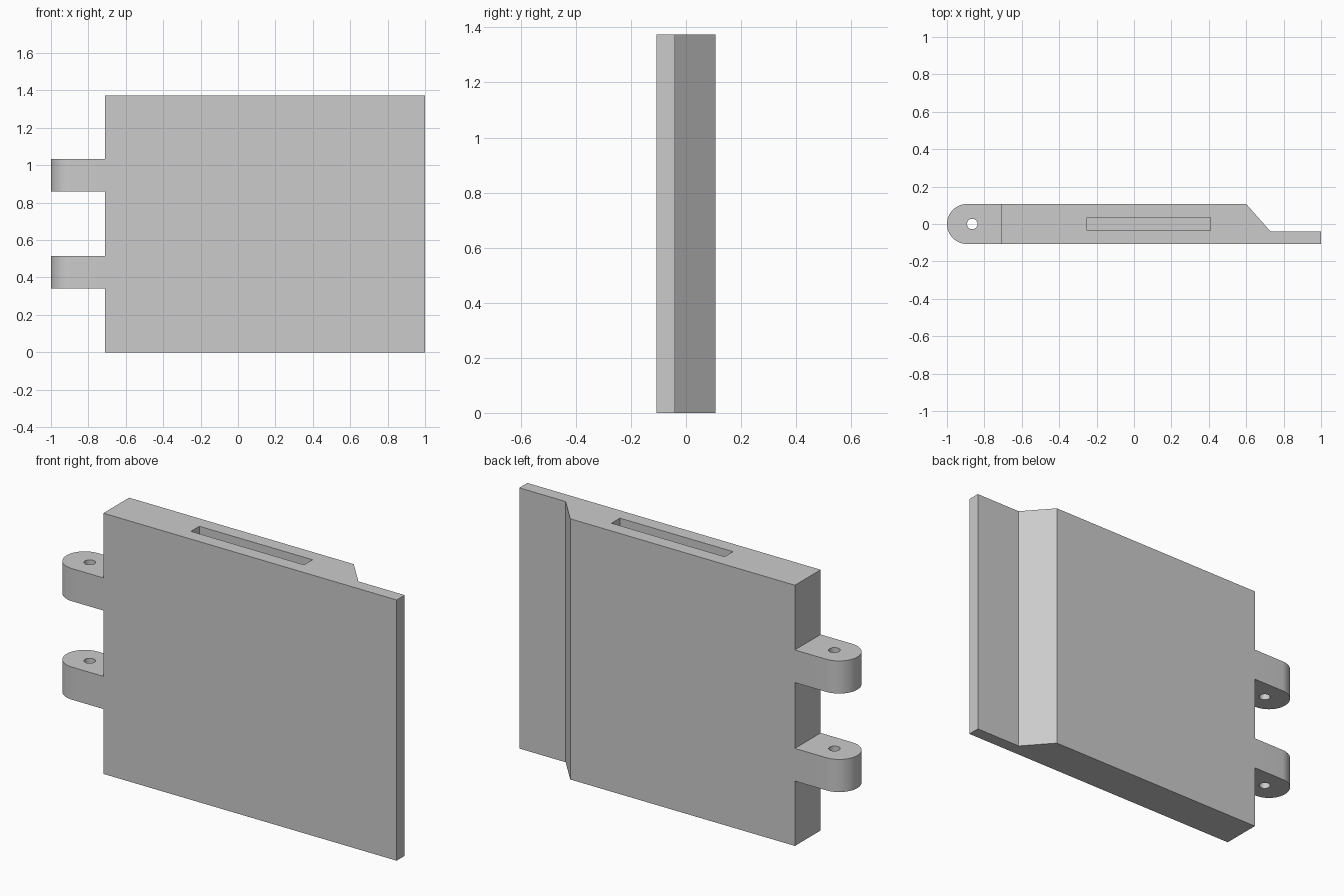
import bpy, bmesh, math

if "Cube" in bpy.data.objects:
    bpy.data.objects.remove(bpy.data.objects["Cube"])

grey = bpy.data.materials.new("plain_grey")
grey.diffuse_color = (0.6, 0.6, 0.6, 1)
grey.use_nodes = True
grey.node_tree.nodes["Principled BSDF"].inputs["Base Color"].default_value = grey.diffuse_color

HALF = 0.107      # half thickness
HEIGHT = 1.374


def prism(name, outline, z0, z1):
    """Extrude an xy outline (counter-clockwise) from z0 to z1."""
    bm = bmesh.new()
    base = bm.faces.new([bm.verts.new((x, y, z0)) for x, y in outline])
    top = bmesh.ops.extrude_face_region(bm, geom=[base])
    verts = [v for v in top["geom"] if isinstance(v, bmesh.types.BMVert)]
    bmesh.ops.translate(bm, vec=(0, 0, z1 - z0), verts=verts)
    bmesh.ops.recalc_face_normals(bm, faces=bm.faces)
    mesh = bpy.data.meshes.new(name)
    bm.to_mesh(mesh)
    bm.free()
    mesh.materials.append(grey)
    obj = bpy.data.objects.new(name, mesh)
    bpy.context.collection.objects.link(obj)
    return obj


def arc(cx, r, a0, a1, n):
    return [(cx + r * math.cos(a0 + (a1 - a0) * i / n),
             r * math.sin(a0 + (a1 - a0) * i / n)) for i in range(n + 1)]


def cut(obj, cutter):
    """Subtract the cutter, apply the cut and remove the cutter."""
    mod = obj.modifiers.new("cut", "BOOLEAN")
    mod.operation, mod.solver, mod.object = "DIFFERENCE", "EXACT", cutter
    bpy.ops.object.select_all(action="DESELECT")
    bpy.context.view_layer.objects.active = obj
    obj.select_set(True)
    bpy.ops.object.modifier_apply(modifier=mod.name)
    bpy.data.objects.remove(cutter)


# Panel with sloped step down to a thin lip
panel = prism("panel", [(-0.71, -HALF), (1, -HALF), (1, -0.04), (0.73, -0.04),
                        (0.60, HALF), (-0.71, HALF)], 0, HEIGHT)

# Slot sunk into the top edge
cut(panel, prism("slot_cutter", [(-0.25, -0.035), (0.41, -0.035),
                                 (0.41, 0.035), (-0.25, 0.035)],
                 HEIGHT - 0.35, HEIGHT + 0.1))

# Two rounded hinge lugs with pin holes
for name, z0, z1 in (("lower_hinge_lug", 0.342, 0.514),
                     ("upper_hinge_lug", 0.861, 1.033)):
    outline = [(-0.71, -HALF), (-0.71, HALF)]
    outline += arc(-1 + HALF, HALF, math.pi / 2, math.pi * 1.5, 32)
    lug = prism(name, outline, z0, z1)
    hole = arc(-0.865, 0.028, 0, math.tau, 32)[:-1]
    cut(lug, prism("hole_cutter", hole, z0 - 0.1, z1 + 0.1))
    bpy.ops.object.shade_smooth_by_angle(angle=math.radians(30))
